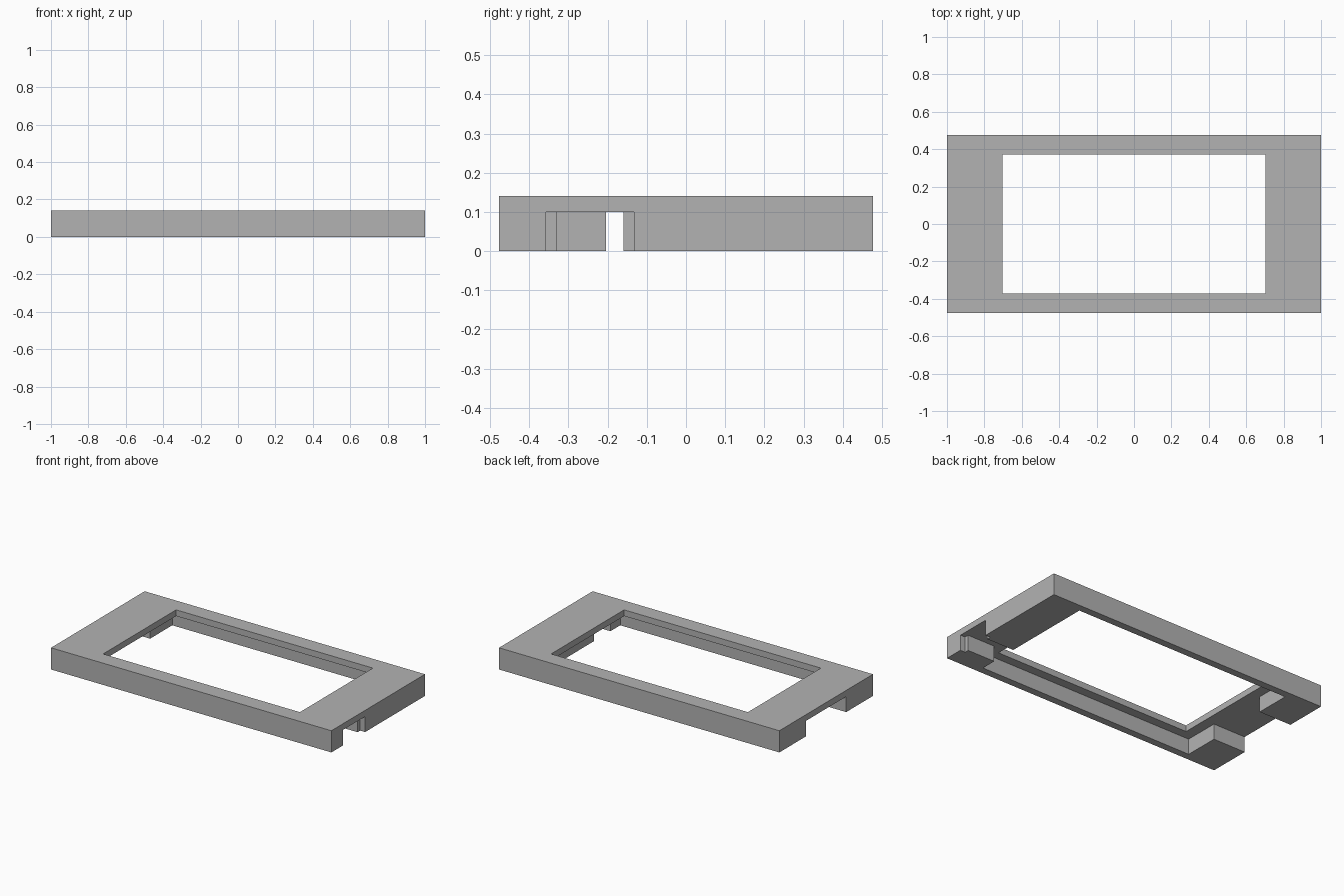
import bpy, bmesh

old = bpy.data.objects.get("Cube")
if old:
    bpy.data.objects.remove(old, do_unlink=True)

grey = bpy.data.materials.new("plain grey")
grey.use_nodes = True
colour = (0.45, 0.45, 0.45, 1)
grey.diffuse_color = colour
grey.node_tree.nodes["Principled BSDF"].inputs["Base Color"].default_value = colour


def prism(name, outline, low, high):
    """Extrude a flat outline from low to high."""
    bm = bmesh.new()
    base = bm.faces.new([bm.verts.new((x, y, low)) for x, y in outline])
    top = bmesh.ops.extrude_face_region(bm, geom=[base])["geom"]
    moved = [v for v in top if isinstance(v, bmesh.types.BMVert)]
    bmesh.ops.translate(bm, verts=moved, vec=(0, 0, high - low))
    bmesh.ops.recalc_face_normals(bm, faces=bm.faces)
    mesh = bpy.data.meshes.new(name)
    bm.to_mesh(mesh)
    bm.free()
    mesh.materials.append(grey)
    obj = bpy.data.objects.new(name, mesh)
    bpy.context.collection.objects.link(obj)
    return obj


def rectangle(x, y):
    return [(-x, -y), (x, -y), (x, y), (-x, y)]


def cut(target, cutter):
    mod = target.modifiers.new(cutter.name, "BOOLEAN")
    mod.operation = "DIFFERENCE"
    mod.solver = "EXACT"
    mod.object = cutter
    bpy.context.view_layer.objects.active = target
    bpy.ops.object.modifier_apply(modifier=mod.name)
    bpy.data.objects.remove(cutter, do_unlink=True)


# Solid bezel body
height, ceiling = 0.14, 0.1
bezel = prism("bezel_frame", rectangle(1, 0.477), 0, height)

# Hollow underside, with a stepped port at the right end and a wide slot at the left
wall_x, wall_y, past = 0.77, 0.43, 1.1
port_step = 0.965
cavity = [
    (-wall_x, -wall_y), (wall_x, -wall_y),
    (wall_x, -0.33), (port_step, -0.33), (port_step, -0.357), (past, -0.357),
    (past, -0.133), (port_step, -0.133), (port_step, -0.16), (wall_x, -0.16),
    (wall_x, wall_y), (-wall_x, wall_y),
    (-wall_x, 0.204), (-past, 0.204), (-past, -0.204), (-wall_x, -0.204),
]
cut(bezel, prism("cavity_cutter", cavity, -0.1, ceiling))

# Window through the top plate
cut(bezel, prism("window_cutter", rectangle(0.702, 0.372), 0.05, 0.2))
